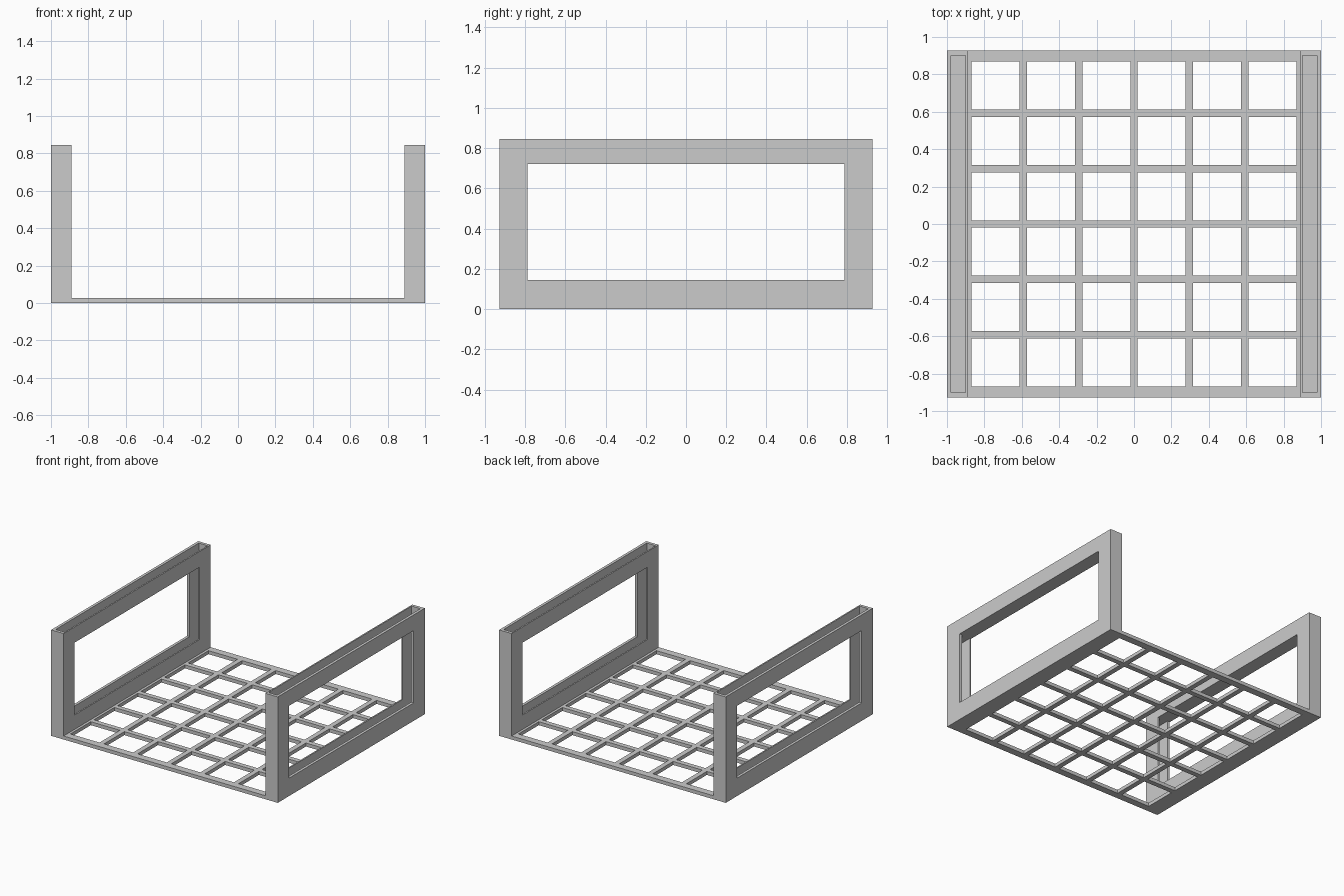
import bpy
import bmesh

if "Cube" in bpy.data.objects:
    bpy.data.objects.remove(bpy.data.objects["Cube"], do_unlink=True)

grey = bpy.data.materials.new("plain grey")
grey.use_nodes = True
grey.diffuse_color = (0.6, 0.6, 0.6, 1)
grey.node_tree.nodes["Principled BSDF"].inputs["Base Color"].default_value = (0.6, 0.6, 0.6, 1)


def lattice_solid(name, xs, ys, zs, filled):
    """Watertight solid from the cells of an uneven 3D lattice where filled(i, j, k)."""
    size = (len(xs) - 1, len(ys) - 1, len(zs) - 1)
    cells = {(i, j, k) for i in range(size[0]) for j in range(size[1])
             for k in range(size[2]) if filled(i, j, k)}
    bm = bmesh.new()
    verts = {}

    def vert(p):
        if p not in verts:
            verts[p] = bm.verts.new((xs[p[0]], ys[p[1]], zs[p[2]]))
        return verts[p]

    for cell in cells:
        for axis in range(3):
            for side in (0, 1):
                neighbour = list(cell)
                neighbour[axis] += 2 * side - 1
                if tuple(neighbour) in cells:
                    continue
                loop = []
                for du, dv in ((0, 0), (1, 0), (1, 1), (0, 1)):
                    p = list(cell)
                    p[axis] += side
                    p[(axis + 1) % 3] += du
                    p[(axis + 2) % 3] += dv
                    loop.append(vert(tuple(p)))
                bm.faces.new(loop if side else loop[::-1])
    mesh = bpy.data.meshes.new(name)
    bm.to_mesh(mesh)
    bm.free()
    mesh.materials.append(grey)
    obj = bpy.data.objects.new(name, mesh)
    bpy.context.collection.objects.link(obj)
    return obj


# Base grid: six by six square openings between flat bars
HALF_X, HALF_Y, EDGE, BAR = 0.89, 0.927, 0.87, 0.04
pitch = (2 * EDGE + BAR) / 6
holes = []
for n in range(6):
    start = -EDGE + n * pitch
    holes += [start, start + pitch - BAR]
base_x = [-HALF_X] + holes + [HALF_X]
base_y = [-HALF_Y] + holes + [HALF_Y]
lattice_solid("base_grid", base_x, base_y, [0, 0.028],
              lambda i, j, k: not (i % 2 and j % 2))


# Side panels: windowed frames with a hollow slot between two thin walls
def panel_filled(i, j, k):
    window = j == 2 and k == 2
    slot = i == 1 and 0 < j < 4 and k in (1, 2, 4)
    return not (window or slot)


panel_y = [-HALF_Y, -0.902, -0.787, 0.787, 0.902, HALF_Y]
panel_z = [0, 0.028, 0.143, 0.72, 0.74, 0.845]
wall_x = [0.89, 0.901, 0.978, 1]


# Sill and jambs stay open to the slot; a thin web closes it above the window
for name, sign in (("left_panel", 1), ("right_panel", -1)):
    xs = sorted(sign * x for x in wall_x)
    lattice_solid(name, xs, panel_y, panel_z, panel_filled)
